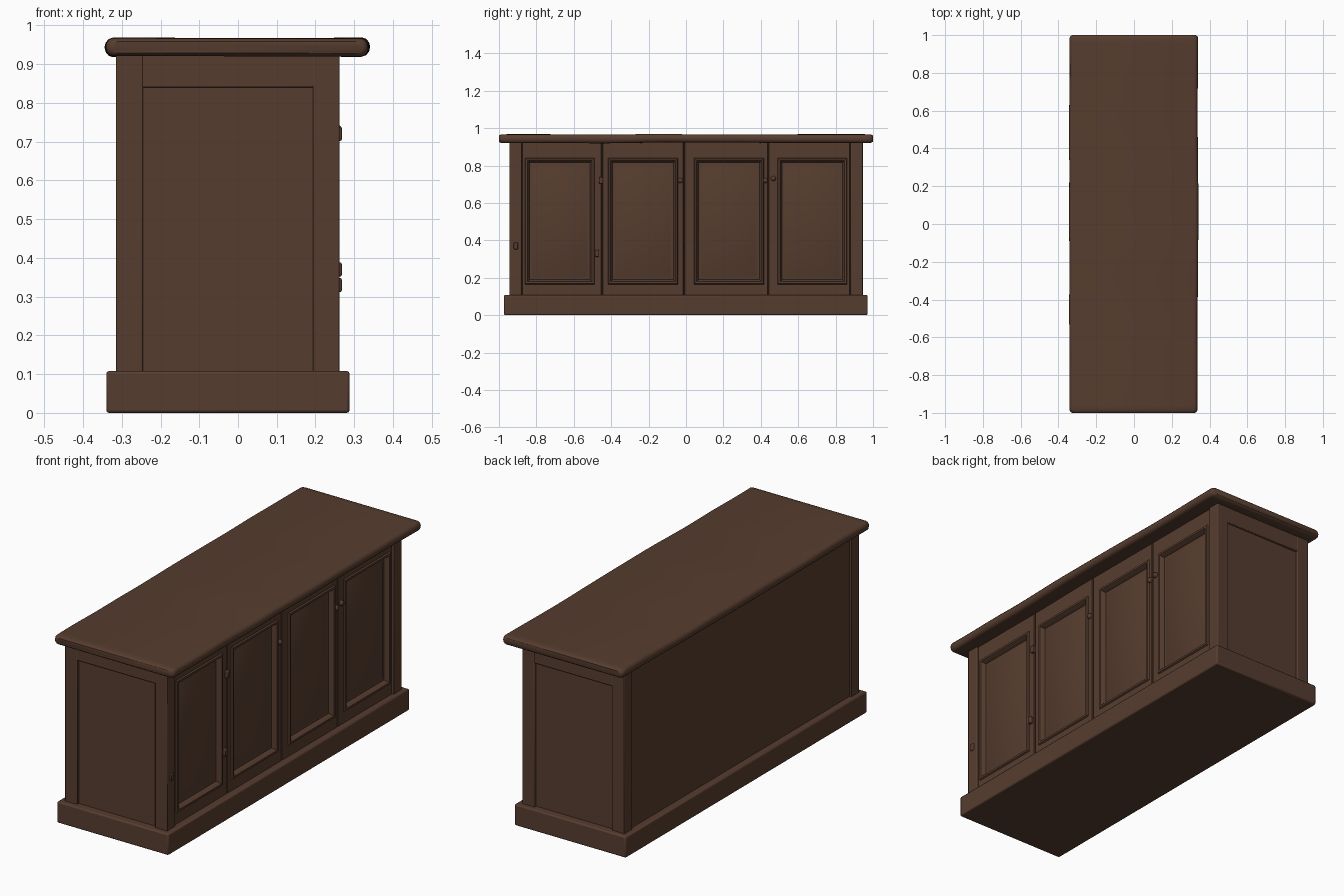
import bpy, bmesh, math
from mathutils import Vector, noise

if "Cube" in bpy.data.objects:
    bpy.data.objects.remove(bpy.data.objects["Cube"])

wood = bpy.data.materials.new("dark_brown_wood")
wood.diffuse_color = (0.093, 0.046, 0.028, 1)
wood.use_nodes = True
wood.node_tree.nodes["Principled BSDF"].inputs["Base Color"].default_value = wood.diffuse_color


def finish(name, bm, bevel=0.0):
    bmesh.ops.recalc_face_normals(bm, faces=bm.faces)
    me = bpy.data.meshes.new(name)
    bm.to_mesh(me)
    bm.free()
    ob = bpy.data.objects.new(name, me)
    bpy.context.collection.objects.link(ob)
    me.materials.append(wood)
    if bevel:
        m = ob.modifiers.new("worn_edges", "BEVEL")
        m.width, m.segments = bevel, 2
    bpy.ops.object.select_all(action='DESELECT')
    bpy.context.view_layer.objects.active = ob
    ob.select_set(True)
    bpy.ops.object.shade_smooth_by_angle(angle=math.radians(35))
    return ob


def box(name, x, y, z, bevel=0.004):
    bm = bmesh.new()
    bmesh.ops.create_cube(bm, size=1)
    for v in bm.verts:
        v.co = [(r[0] + r[1]) / 2 + c * (r[1] - r[0]) for r, c in zip((x, y, z), v.co)]
    return finish(name, bm, bevel)


def loft(bm, rings):
    """Skin a row of closed rings and cap both ends."""
    loops = [[bm.verts.new(p) for p in r] for r in rings]
    n = len(loops[0])
    for a, b in zip(loops, loops[1:]):
        for i in range(n):
            bm.faces.new((a[i], a[(i + 1) % n], b[(i + 1) % n], b[i]))
    bm.faces.new(loops[0])
    bm.faces.new(loops[-1])


# Worn tabletop: rounded section run along y with slightly uneven edges
def top_ring(y, shrink):
    def wob(k):
        return noise.noise(Vector((y * 3.1, k * 7.3, 0.4)))
    ring = []
    for side in (1, -1):
        edge = (0.338 if side > 0 else 0.342) + 0.006 * wob(side) - shrink
        lo, hi = 0.921 + 0.004 * wob(side + 4), 0.967 + 0.004 * wob(side + 8)
        lo, hi = lo + shrink * 0.6, hi - shrink * 0.6
        mid, h = (lo + hi) / 2, (hi - lo) / 2
        for i in range(7):
            a = side * math.radians(-90 + 30 * i)
            s = math.sin(a) * side
            ring.append((side * (edge - 0.018 + 0.018 * math.cos(a)), y, mid + h * s * side))
    return ring


bm = bmesh.new()
stations = [(-1, .014), (-.994, .005), (-.984, 0)]
stations += [(-.96 + 1.92 * i / 40, 0) for i in range(41)]
stations += [(.984, 0), (.994, .005), (1, .014)]
loft(bm, [top_ring(y, s) for y, s in stations])
finish("tabletop", bm)

# Plinth and carcass
box("plinth", (-0.34, 0.288), (-0.973, 0.971), (0, 0.108), 0.007)
box("carcass", (-0.305, 0.225), (-0.932, 0.932), (0.09, 0.93), 0)

# Corner posts and end top rails
for s, end in ((-1, "front"), (1, "rear")):
    ys = sorted((s * 0.945, s * 0.88))
    box(end + "_back_post", (-0.315, -0.245), ys, (0.1, 0.93))
    box(end + "_door_post", (0.193, 0.262), ys, (0.1, 0.93))
    box(end + "_top_rail", (-0.25, 0.2), sorted((s * 0.944, s * 0.9)), (0.84, 0.93))

# Four framed doors: moulded lip around a sunken panel
def door(name, y0, y1, yc):
    def rect(x, half, lo, hi):
        return [(x, yc - half, lo), (x, yc + half, lo), (x, yc + half, hi), (x, yc - half, hi)]

    def outer(x, g):
        return [(x, y0 + g, 0.10), (x, y1 - g, 0.10), (x, y1 - g, 0.925), (x, y0 + g, 0.925)]
    rings = [outer(0.22, 0.002), outer(0.25, 0.002), outer(0.253, 0.005)]
    for x, inset in ((0.253, 0), (0.260, 0.004), (0.260, 0.014), (0.250, 0.020),
                     (0.236, 0.025), (0.236, 0.034), (0.240, 0.042)):
        rings.append(rect(x, 0.187 - inset, 0.165 + inset, 0.84 - inset))
    bm = bmesh.new()
    loft(bm, rings)
    finish(name, bm)


edges = (-0.88, -0.45, -0.01, 0.44, 0.88)
centres = (-0.675, -0.23, 0.23, 0.675)
for i, c in enumerate(centres):
    door(f"door_{i + 1}", edges[i], edges[i + 1], c)

# Small wooden knobs and hinge blocks
for i, (y, z) in enumerate(((-0.03, 0.72), (0.425, 0.72), (0.467, 0.73))):
    bm = bmesh.new()
    bmesh.ops.create_uvsphere(bm, u_segments=12, v_segments=8, radius=0.014)
    for v in bm.verts:
        v.co += Vector((0.255, y, z))
    finish(f"knob_{i + 1}", bm)
for i, (y, z) in enumerate(((-0.91, 0.37), (-0.475, 0.33), (-0.455, 0.72))):
    box(f"hinge_{i + 1}", (0.245, 0.268), (y - 0.011, y + 0.011), (z - 0.018, z + 0.018))
